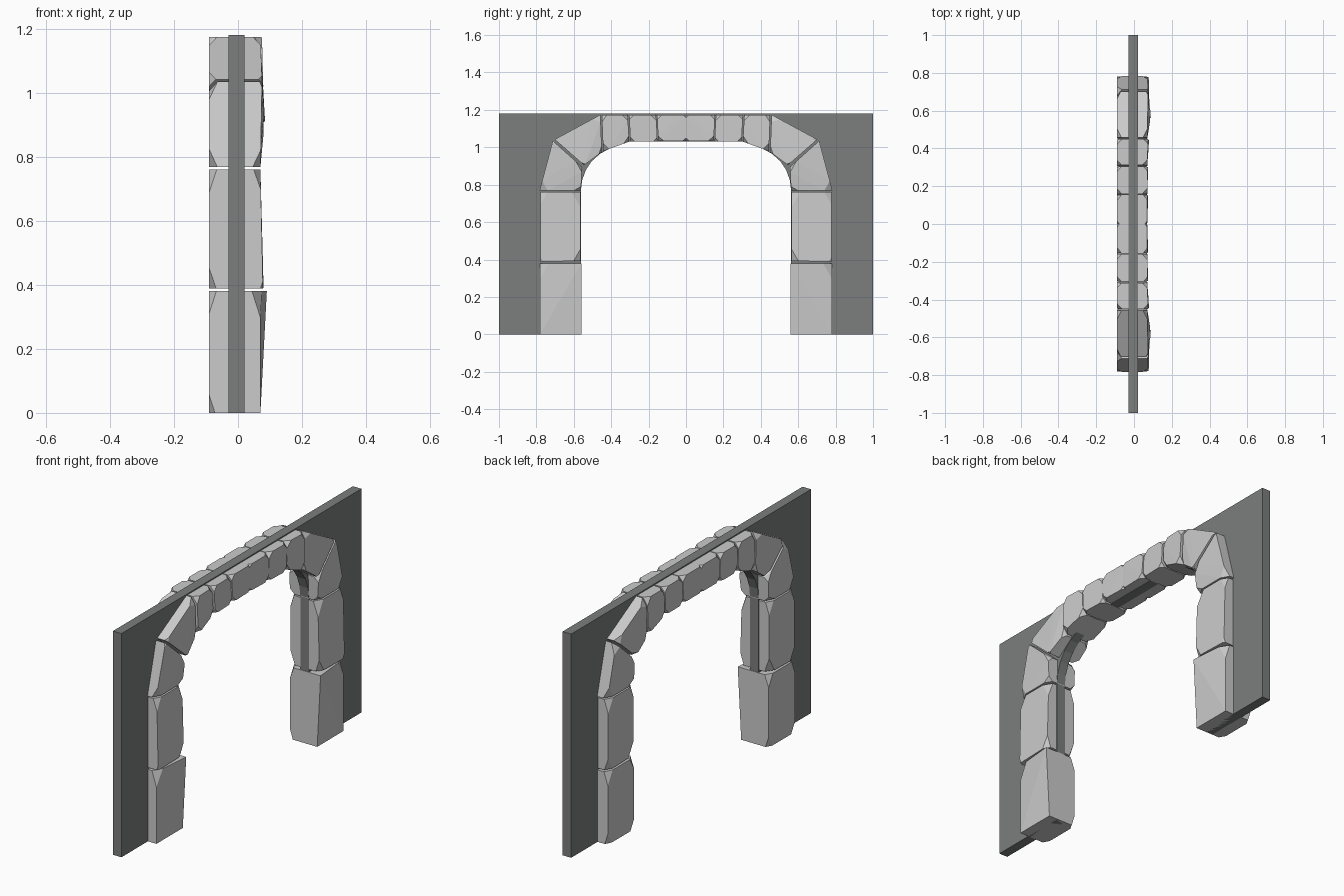
import bpy, bmesh, random
from mathutils import Vector

if "Cube" in bpy.data.objects:
    bpy.data.objects.remove(bpy.data.objects["Cube"])

random.seed(4)
X_BACK, X_FACE = -0.09, 0.07


def finish(bm, name):
    bmesh.ops.recalc_face_normals(bm, faces=bm.faces)
    me = bpy.data.meshes.new(name)
    bm.to_mesh(me)
    bm.free()
    ob = bpy.data.objects.new(name, me)
    bpy.context.collection.objects.link(ob)
    return ob


def stone(name, quad, bulge=(0, 0, 0, 0), cuts=None):
    """Four-sided block across x with its eight corners cut off, mirrored in y.
    quad: (y, z) corners; bulge: extra x at each +x corner;
    cuts: {(side, corner): cut scale}, side 0 = -x, 1 = +x."""
    cuts = cuts or {}
    rings = [[Vector((X_BACK, y, z)) for y, z in quad],
             [Vector((X_FACE + b, y, z)) for (y, z), b in zip(quad, bulge)]]
    bm = bmesh.new()
    for s in (0, 1):
        for i in range(4):
            p = rings[s][i]
            k = cuts.get((s, i), random.uniform(0.75, 1.05))
            if k == 0:
                bm.verts.new(p)
                continue
            for q, f in ((rings[s][i - 1], 0.21), (rings[s][(i + 1) % 4], 0.21),
                         (rings[1 - s][i], 0.16)):
                bm.verts.new(p + (q - p) * f * k)
    hull = bmesh.ops.convex_hull(bm, input=bm.verts)
    junk = [v for v in hull["geom_interior"] + hull["geom_unused"]
            if isinstance(v, bmesh.types.BMVert)]
    bmesh.ops.delete(bm, geom=list(set(junk)), context='VERTS')
    bmesh.ops.dissolve_limit(bm, angle_limit=0.02, verts=bm.verts, edges=bm.edges)
    ob = finish(bm, name)
    m = ob.modifiers.new("mirror", 'MIRROR')
    m.use_axis = (False, True, False)
    m.use_mirror_merge = False
    return ob


# Wall panel with arched opening
arch = [(0.562, 0), (0.562, 0.77), (0.555, 0.825), (0.535, 0.88), (0.505, 0.925),
        (0.46, 0.965), (0.40, 0.998), (0.31, 1.032)]
outline = ([(-1, 0), (-1, 1.18), (1, 1.18), (1, 0)] + arch
           + [(-y, z) for y, z in reversed(arch)])
bm = bmesh.new()
face = bm.faces.new([bm.verts.new((-0.03, y, z)) for y, z in outline])
ext = bmesh.ops.extrude_face_region(bm, geom=[face])
bmesh.ops.translate(bm, vec=(0.05, 0, 0),
                    verts=[v for v in ext["geom"] if isinstance(v, bmesh.types.BMVert)])
wall = finish(bm, "wall_panel")
mat = bpy.data.materials.new("dark_wall")
mat.diffuse_color = (0.2, 0.21, 0.205, 1)
mat.use_nodes = True
mat.node_tree.nodes["Principled BSDF"].inputs["Base Color"].default_value = mat.diffuse_color
wall.data.materials.append(mat)

# Jamb stones
stone("lower_jamb_stone", [(0.56, 0), (0.78, 0), (0.78, 0.38), (0.56, 0.38)],
      (0, 0, 0, 0.02), {(1, 0): 0, (1, 1): 0, (1, 3): 0, (0, 0): 0.7, (0, 1): 0.7})
stone("upper_jamb_stone", [(0.565, 0.393), (0.777, 0.388), (0.777, 0.76), (0.565, 0.76)],
      (0.01, 0.008, 0, 0), {(1, 1): 0.3})

# Curved shoulder stones
stone("springer_stone", [(0.562, 0.768), (0.783, 0.768), (0.712, 1.035), (0.556, 0.895)],
      (0, 0, 0.005, 0.012), {(1, 2): 0.3})
stone("shoulder_stone", [(0.545, 0.905), (0.702, 1.042), (0.458, 1.174), (0.45, 0.975)],
      (0.015, 0.005, 0, 0), {(1, 0): 0.4, (1, 1): 0.4})

# Top course, from outside to the centre
stone("outer_arch_stone", [(0.443, 0.98), (0.45, 1.174), (0.312, 1.174), (0.304, 1.03)],
      (0.01, 0.005, 0, 0))
stone("inner_arch_stone", [(0.297, 1.03), (0.304, 1.174), (0.160, 1.174), (0.153, 1.03)],
      (0.005, 0.003, 0, 0))
stone("key_stone_half", [(0.148, 1.035), (0.155, 1.174), (0, 1.174), (0, 1.035)],
      (0.005, 0, 0, 0), {(0, 2): 0.5, (0, 3): 0.5, (1, 2): 0.5, (1, 3): 0.5})
